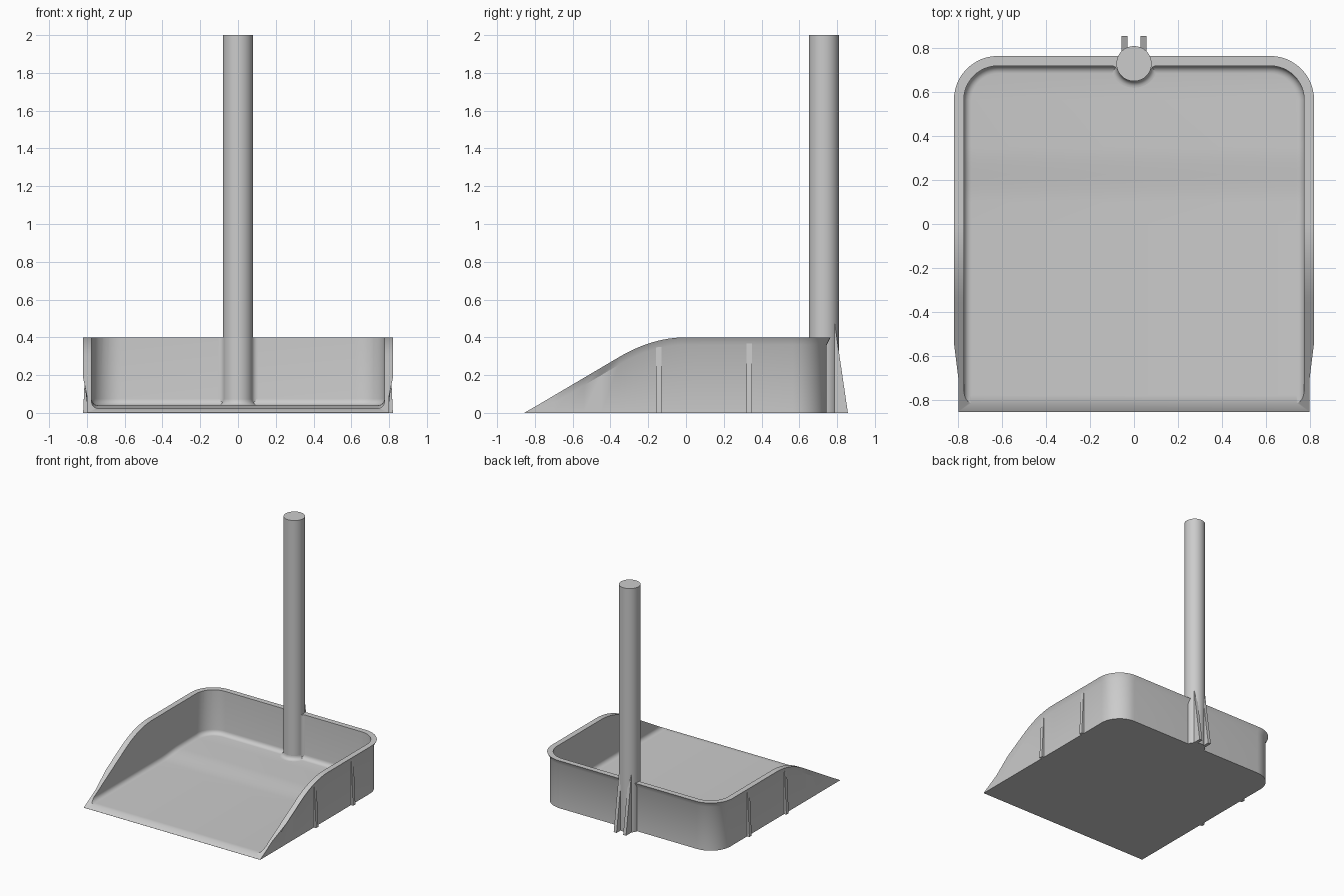
import bpy, bmesh, math
from mathutils import Vector

old = bpy.data.objects.get("Cube")
if old:
    bpy.data.objects.remove(old, do_unlink=True)

grey = bpy.data.materials.new("light grey plastic")
grey.use_nodes = True
colour = (0.6, 0.6, 0.6, 1)
grey.diffuse_color = colour
grey.node_tree.nodes["Principled BSDF"].inputs["Base Color"].default_value = colour

FRONT, SLOPE, HEIGHT = -0.855, 0.59, 0.4
CURVE = -0.354          # where the straight slope turns into the rounded shoulder
POLE_Y, POLE_R = 0.73, 0.08


def finish(name, bm):
    bmesh.ops.recalc_face_normals(bm, faces=bm.faces)
    mesh = bpy.data.meshes.new(name)
    bm.to_mesh(mesh)
    bm.free()
    mesh.materials.append(grey)
    obj = bpy.data.objects.new(name, mesh)
    bpy.context.collection.objects.link(obj)
    return obj


def smooth(obj):
    bpy.ops.object.select_all(action='DESELECT')
    obj.select_set(True)
    bpy.context.view_layer.objects.active = obj
    bpy.ops.object.shade_smooth_by_angle(angle=math.radians(30))


def wall_top(y):
    if y < CURVE:
        return max(SLOPE * (y - FRONT), 0.001)
    return HEIGHT - SLOPE * min(y, 0) ** 2 / (-2 * CURVE)


def floor_height(y):
    t = min(max((y - 0.1) / 0.25, 0), 1)
    return 0.024 + 0.016 * t * t * (3 - 2 * t)


def plan(s, d):
    """Point on the plan outline offset outward by d; s is ('line', y) or ('arc', angle)."""
    kind, v = s
    if kind == 'line':
        return 0.8 + d, v
    return 0.62 + (0.18 + d) * math.cos(v), 0.565 + (0.18 + d) * math.sin(v)


def stations(start):
    ys = [start, -0.78, -0.7, -0.62, -0.54, -0.45]
    ys += [CURVE * (1 - i / 12) for i in range(13)]
    ys += [0.1 + 0.025 * i for i in range(11)]
    arc = [i * math.pi / 24 for i in range(13)]
    return [('line', y) for y in ys] + [('arc', a) for a in arc]


def loft(name, rows):
    """Mirror each cross-section in x and skin them into a closed solid."""
    bm = bmesh.new()
    right = [[bm.verts.new(p) for p in row] for row in rows]
    left = [[bm.verts.new((-p[0], p[1], p[2])) for p in row] for row in rows]
    levels = len(rows[0])
    for i in range(len(rows) - 1):
        for side in (right, left):
            for k in range(levels - 1):
                bm.faces.new((side[i][k], side[i + 1][k], side[i + 1][k + 1], side[i][k + 1]))
        for k in (0, levels - 1):
            bm.faces.new((right[i][k], right[i + 1][k], left[i + 1][k], left[i][k]))
    for i in (0, -1):
        for k in range(levels - 1):
            bm.faces.new((right[i][k], left[i][k], left[i][k + 1], right[i][k + 1]))
    return finish(name, bm)


def prism(name, points, offset):
    """Extrude a closed polygon along a vector."""
    bm = bmesh.new()
    face = bm.faces.new([bm.verts.new(p) for p in points])
    new = bmesh.ops.extrude_face_region(bm, geom=[face])["geom"]
    bmesh.ops.translate(bm, vec=Vector(offset),
                        verts=[v for v in new if isinstance(v, bmesh.types.BMVert)])
    return finish(name, bm)


# Pan: solid with a chamfered overhanging rim that fades towards the front
rows = []
for s in stations(FRONT):
    y = plan(s, 0)[1]
    top = wall_top(y)
    fade = min(max((y + 0.7) / 0.16, 0), 1)
    x1, y1 = plan(s, 0)
    x2, y2 = plan(s, 0.02 * fade)
    rows.append([(x1, y1, 0), (x1, y1, top - min(0.04, 0.4 * top)), (x2, y2, top)])
pan = loft("pan", rows)

# Hollow: rounded where the floor meets the walls
rows = []
R = 0.035
for s in stations(-1):
    row = []
    for i in range(7):
        a = math.pi / 2 * (1 - i / 6)
        x, y = plan(s, -0.025 - R * (1 - math.cos(a)))
        row.append((x, y, floor_height(y) + R * (1 - math.sin(a))))
    x, y = plan(s, -0.025)
    rows.append(row + [(x, y, 0.6)])
hollow = loft("hollow_cutter", rows)
hollow.hide_render = True

cut = pan.modifiers.new("hollow", 'BOOLEAN')
cut.operation, cut.solver, cut.object = 'DIFFERENCE', 'EXACT', hollow
bpy.context.view_layer.objects.active = pan
bpy.ops.object.modifier_apply(modifier=cut.name)
bpy.data.objects.remove(hollow, do_unlink=True)
smooth(pan)

# Pole handle
bm = bmesh.new()
bmesh.ops.create_cone(bm, cap_ends=True, segments=64, radius1=POLE_R, radius2=POLE_R, depth=2)
bmesh.ops.translate(bm, verts=bm.verts, vec=(0, POLE_Y, 1))
smooth(finish("pole_handle", bm))

# Flared collar where the pole meets the floor
bm = bmesh.new()
base = floor_height(POLE_Y)
ring = []
for i in range(7):
    a = math.pi / 2 * i / 6
    ring.append(bm.verts.new((POLE_R + 0.03 * (1 - math.sin(a)), POLE_Y,
                              base + 0.03 * (1 - math.cos(a)))))
edges = [bm.edges.new(pair) for pair in zip(ring, ring[1:])]
bmesh.ops.spin(bm, geom=ring + edges, cent=(0, POLE_Y, 0), axis=(0, 0, 1),
               angle=-math.pi, steps=32)
smooth(finish("pole_collar", bm))

for side, label in ((1, "left"), (-1, "right")):
    # Concave fillet between pole and back wall
    r, wall = 0.03, 0.72
    drop = POLE_Y - wall + r
    cx = math.sqrt((POLE_R + r) ** 2 - drop ** 2)
    end = math.pi - math.atan2(drop, cx)
    end = math.pi + (math.pi - end) if end > math.pi else end
    pts = [(0.06, wall + 0.01)]
    for i in range(7):
        a = end + (math.pi / 2 - end) * i / 6
        pts.append((cx + r * math.cos(a), wall - r + r * math.sin(a)))
    pts.append((cx, wall + 0.01))
    smooth(prism(label + "_pole_fillet", [(side * x, y, 0.02) for x, y in pts],
                 (0, 0, HEIGHT - 0.021)))

    # Tapered ribs behind the pole
    prism(label + "_back_rib",
          [(side * 0.03, y, z) for y, z in ((0.735, 0), (0.857, 0), (0.788, 0.47), (0.735, 0.47))],
          (side * 0.026, 0, 0))

    # Slim tapered ribs on the side walls
    for y, top, part in ((-0.16, 0.35, "front"), (0.32, 0.367, "rear")):
        prism(label + "_" + part + "_side_rib",
              [(side * x, y, z) for x, z in ((0.785, 0), (0.82, 0), (0.803, top), (0.785, top))],
              (0, 0.03, 0))
